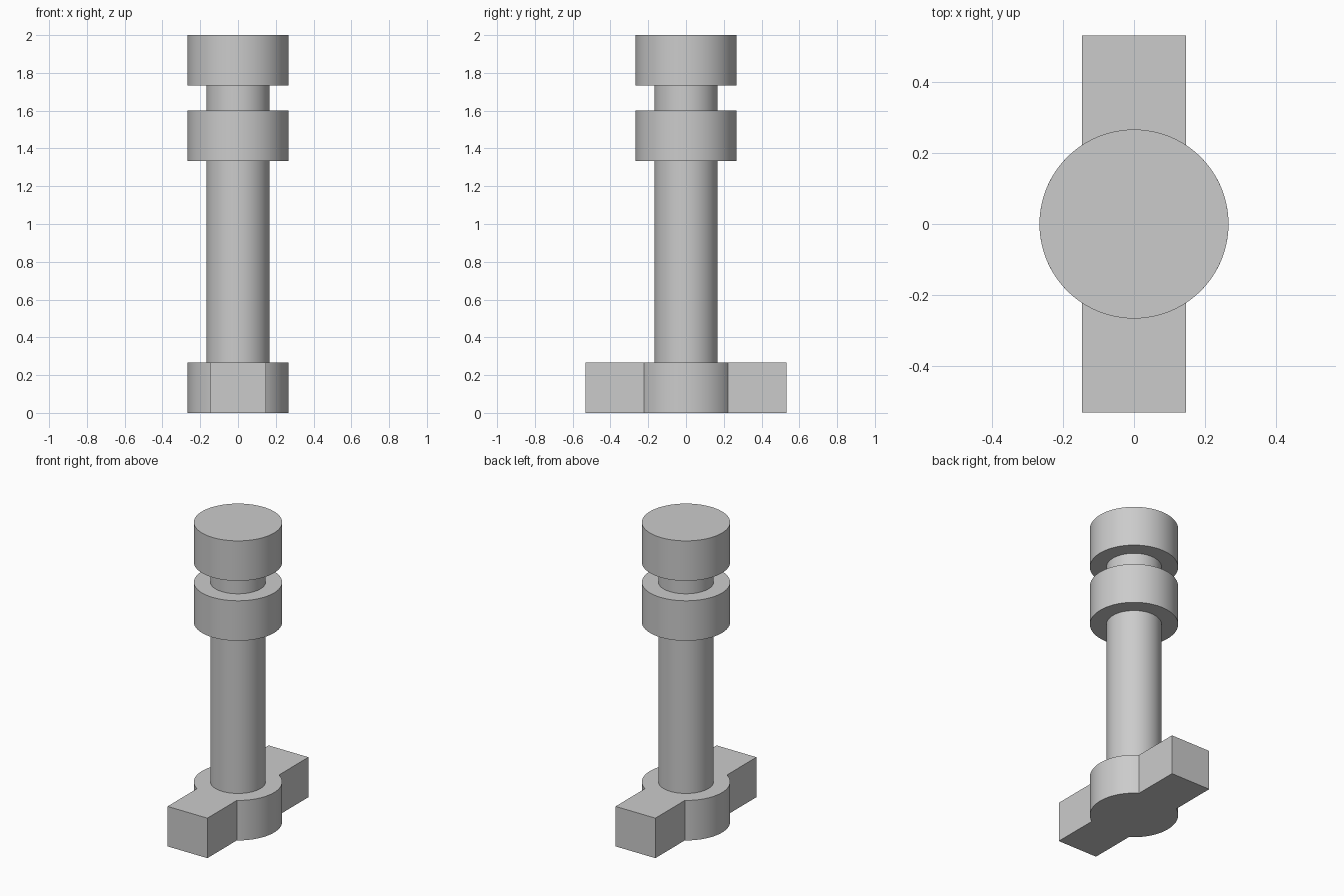
import bpy, bmesh, math

if "Cube" in bpy.data.objects:
    bpy.data.objects.remove(bpy.data.objects["Cube"])

SIDES = 96
COLLAR_R, SHAFT_R = 0.267, 0.167
BAR_HALF_W, BAR_HALF_L = 0.147, 0.533
BASE_H = 0.267

grey = bpy.data.materials.new("plain grey")
grey.diffuse_color = (0.6, 0.6, 0.6, 1)
grey.use_nodes = True
grey.node_tree.nodes["Principled BSDF"].inputs["Base Color"].default_value = grey.diffuse_color


def finish(name, bm):
    bmesh.ops.recalc_face_normals(bm, faces=bm.faces)
    mesh = bpy.data.meshes.new(name)
    bm.to_mesh(mesh)
    bm.free()
    mesh.materials.append(grey)
    obj = bpy.data.objects.new(name, mesh)
    bpy.context.collection.objects.link(obj)
    bpy.ops.object.select_all(action='DESELECT')
    obj.select_set(True)
    bpy.context.view_layer.objects.active = obj
    bpy.ops.object.shade_smooth_by_angle(angle=math.radians(30))
    return obj


def lathe(name, profile):
    """Closed solid of revolution from (radius, height) points, bottom to top."""
    bm = bmesh.new()
    rings = [[bm.verts.new((r * math.cos(2 * math.pi * i / SIDES),
                            r * math.sin(2 * math.pi * i / SIDES), z))
              for i in range(SIDES)] for r, z in profile]
    for low, high in zip(rings, rings[1:]):
        for i in range(SIDES):
            j = (i + 1) % SIDES
            bm.faces.new((low[i], low[j], high[j], high[i]))
    bm.faces.new(rings[0][::-1])
    bm.faces.new(rings[-1])
    return finish(name, bm)


def prism(name, outline, height):
    """Flat outline extruded up from the ground."""
    bm = bmesh.new()
    face = bm.faces.new([bm.verts.new((x, y, 0)) for x, y in outline])
    top = bmesh.ops.extrude_face_region(bm, geom=[face])["geom"]
    verts = [g for g in top if isinstance(g, bmesh.types.BMVert)]
    bmesh.ops.translate(bm, verts=verts, vec=(0, 0, height))
    return finish(name, bm)


# Base: round hub merged with a crossbar running front to back
start = math.acos(BAR_HALF_W / COLLAR_R)
steps = 32
half = []
for i in range(steps + 1):
    a = -start + 2 * start * i / steps
    half.append((COLLAR_R * math.cos(a), COLLAR_R * math.sin(a)))
half = [(BAR_HALF_W, -BAR_HALF_L)] + half + [(BAR_HALF_W, BAR_HALF_L)]
prism("base_with_crossbar", half + [(-x, -y) for x, y in half], BASE_H)

# Shaft with two collars, the upper one forming the head
lathe("shaft_with_collars", [
    (SHAFT_R, BASE_H), (SHAFT_R, 1.333),
    (COLLAR_R, 1.333), (COLLAR_R, 1.6),
    (SHAFT_R, 1.6), (SHAFT_R, 1.733),
    (COLLAR_R, 1.733), (COLLAR_R, 2.0)])
